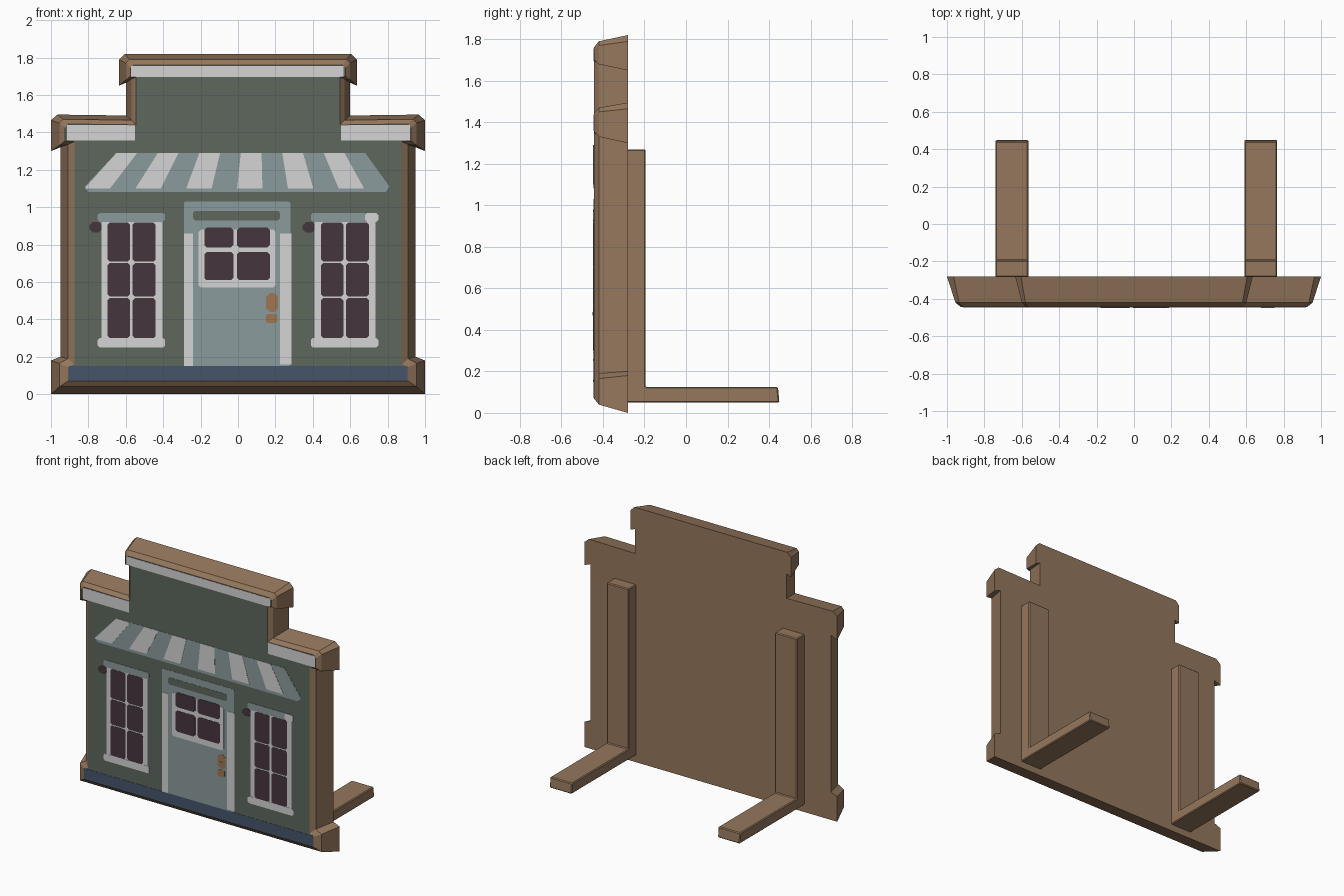
import bpy, bmesh

if "Cube" in bpy.data.objects:
    bpy.data.objects.remove(bpy.data.objects["Cube"])


def material(name, r, g, b):
    m = bpy.data.materials.new(name)
    m.diffuse_color = (r, g, b, 1)
    m.use_nodes = True
    m.node_tree.nodes["Principled BSDF"].inputs["Base Color"].default_value = m.diffuse_color
    return m


BROWN = material("brown wood", 0.30, 0.185, 0.108)
GREEN = material("grey green wall", 0.11, 0.135, 0.11)
WHITE = material("off white paint", 0.66, 0.66, 0.66)
GREY = material("blue grey paint", 0.26, 0.33, 0.34)
DARK = material("dark glass", 0.06, 0.036, 0.048)
BLUE = material("slate blue", 0.06, 0.09, 0.145)
BRASS = material("tan handle", 0.36, 0.18, 0.085)

FRONT = -0.444   # y of the painted wall
STEP = 0.0015    # thickness of one paint layer


def finish(name, bm, *mats):
    bmesh.ops.recalc_face_normals(bm, faces=bm.faces)
    me = bpy.data.meshes.new(name)
    bm.to_mesh(me)
    bm.free()
    for m in mats:
        me.materials.append(m)
    ob = bpy.data.objects.new(name, me)
    bpy.context.collection.objects.link(ob)
    return ob


def loft(bm, loops):
    """Closed solid through rings of equal length; returns the last cap."""
    rings = [[bm.verts.new(p) for p in lp] for lp in loops]
    n = len(rings[0])
    for a, b in zip(rings, rings[1:]):
        for i in range(n):
            j = (i + 1) % n
            bm.faces.new((a[i], a[j], b[j], b[i]))
    bm.faces.new(rings[0])
    return bm.faces.new(rings[-1])


def rect(x0, x1, z0, z1, c=0.0):
    """Rectangle, with corners cut by c."""
    if not c:
        return [(x0, z0), (x1, z0), (x1, z1), (x0, z1)]
    return [(x0 + c, z0), (x1 - c, z0), (x1, z0 + c), (x1, z1 - c),
            (x1 - c, z1), (x0 + c, z1), (x0, z1 - c), (x0, z0 + c)]


def plates(name, mat, layer, polys):
    """Thin painted shapes on the front wall."""
    bm = bmesh.new()
    for p in polys:
        loft(bm, [[(x, y, z) for x, z in p]
                  for y in (FRONT + 0.001, FRONT - STEP * layer)])
    return finish(name, bm, mat)


# Facade: three nested outlines (back, middle, front), right half mirrored
BACK = [(1.0, 0), (1.0, .18), (.95, .20), (.95, 1.32), (1.0, 1.30), (1.0, 1.465),
        (.965, 1.495), (.60, 1.49), (.60, 1.665), (.635, 1.65), (.635, 1.79), (.605, 1.82)]
MID = [(.955, .04), (.955, .165), (.91, .19), (.91, 1.335), (.955, 1.33), (.955, 1.45),
       (.935, 1.47), (.57, 1.465), (.57, 1.685), (.60, 1.68), (.60, 1.77), (.58, 1.79)]
FACE = [(.91, .07), (.91, .145), (.875, .16), (.875, 1.35), (.925, 1.355), (.925, 1.425),
        (.91, 1.445), (.545, 1.44), (.545, 1.695), (.575, 1.70), (.575, 1.745), (.56, 1.76)]
bm = bmesh.new()
wall = loft(bm, [[(x, y, z) for x, z in half] + [(-x, y, z) for x, z in reversed(half)]
                 for half, y in ((BACK, -.28), (MID, -.42), (FACE, FRONT))])
wall.material_index = 1
finish("facade", bm, BROWN, GREEN)

# L-shaped stands behind the facade
PROFILE = [(-.285, .05), (.45, .05), (.443, .125), (-.195, .125), (-.195, 1.27), (-.285, 1.27)]
for name, x0, x1 in (("left_stand", -.74, -.565), ("right_stand", .59, .765)):
    bm = bmesh.new()
    loft(bm, [[(x, y, z) for y, z in PROFILE] for x in (x0, x1)])
    ob = finish(name, bm, BROWN)
    bev = ob.modifiers.new("bevel", "BEVEL")
    bev.width = 0.006
    bev.segments = 1

# Base board and cornice trims
plates("base_board", BLUE, 1, [rect(-.905, .905, .072, .15)])
plates("cornice_trim", WHITE, 1, [
    rect(-.572, .565, 1.695, 1.755),
    rect(-.915, -.55, 1.357, 1.438), rect(.55, .92, 1.357, 1.438)])

# Striped awning: 12 stripes, every other one white
T0, T1, B0, B1 = -.65, .68, -.82, .81
plates("awning", GREY, 1, [[(B0 + .02, 1.08), (B1 - .02, 1.08), (B1, 1.11),
                            (T1, 1.29), (T0, 1.29), (B0, 1.11)]])
stripes = []
for i in range(0, 12, 2):
    t = [T0 + (T1 - T0) * k / 12 for k in (i, i + 1)]
    b = [B0 + (B1 - B0) * k / 12 for k in (i, i + 1)]
    stripes.append([(b[0], 1.1), (b[1], 1.1), (t[1], 1.29), (t[0], 1.29)])
plates("awning_stripes", WHITE, 2, stripes)

# Windows: frame with sill, grey head, six panes and a dark bracket
for side, cx in (("left", -.57), ("right", .57)):
    plates(side + "_window_frame", WHITE, 1, [rect(cx - .16, cx + .165, .27, .95)])
    plates(side + "_window_sill", WHITE, 2, [rect(cx - .18, cx + .18, .25, .30, .01)])
    plates(side + "_window_head", GREY, 2, [rect(cx - .18, cx + .18, .92, .97, .012)])
    plates(side + "_window_panes", DARK, 2, [
        rect(cx + a, cx + b, lo, hi, .012)
        for a, b in ((-.127, -.007), (.007, .13))
        for lo, hi in ((.30, .514), (.522, .701), (.709, .918))])
    plates(side + "_window_bracket", DARK, 1, [rect(cx - .225, cx - .155, .865, .92, .018)])
plates("right_head_corner", WHITE, 3, [rect(.68, .75, .92, .97, .012)])

# Door
plates("door_surround", GREY, 1, [rect(-.29, .28, .15, 1.03, .008)])
plates("door_transom", GREEN, 2, [rect(-.24, .225, .93, .98, .01)])
plates("door_jambs", WHITE, 2, [rect(-.29, -.24, .15, .86), rect(.225, .285, .16, .86)])
plates("door_window_frame", WHITE, 2, [rect(-.21, .20, .57, .88, .012)])
plates("door_window_panes", DARK, 3, [
    rect(a, b, lo, hi, .012)
    for a, b in ((-.18, -.025), (-.005, .17))
    for lo, hi in ((.61, .76), (.785, .89))])
plates("door_handle", BRASS, 2, [rect(.15, .215, .44, .54, .02), rect(.15, .208, .38, .43, .008)])
bpy.context.view_layer.update()

# Put the frontmost paint exactly on the front limit
plates("door_lock_pin", BRASS, 4, [rect(.172, .188, .47, .486)])
